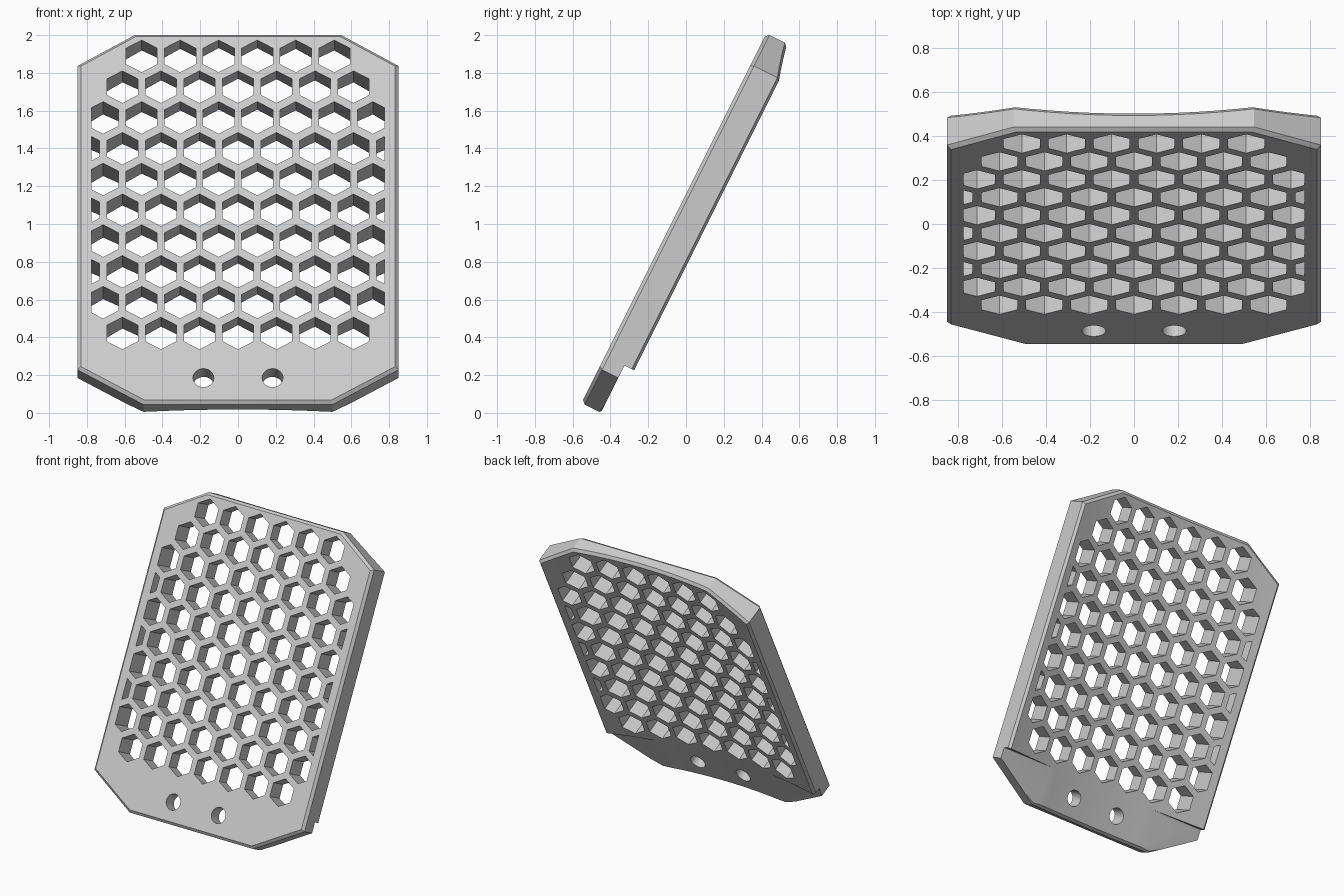
import bpy, bmesh, math
from mathutils import Vector

if "Cube" in bpy.data.objects:
    bpy.data.objects.remove(bpy.data.objects["Cube"])

# Plate dimensions: x across, y up the plate, z out of the front face
HALF, LENGTH, BEVEL = 0.85, 2.188, 0.018
TOP_HALF, TOP_CORNER = 0.545, 2.004
BOTTOM_HALF, BOTTOM_CORNER = 0.5, 0.206
TAB_THICK, TAB_TOP = 0.115, 0.28
SEGMENTS = 18

grey = bpy.data.materials.new("light grey")
grey.use_nodes = True
colour = (0.6, 0.6, 0.6, 1)
grey.diffuse_color = colour
grey.node_tree.nodes["Principled BSDF"].inputs["Base Color"].default_value = colour


def extrude(bm, points, offset):
    """Closed prism from a loop of points and an extrusion vector."""
    face = bm.faces.new([bm.verts.new(p) for p in points])
    out = bmesh.ops.extrude_face_region(bm, geom=[face], use_keep_orig=True)
    verts = [g for g in out["geom"] if isinstance(g, bmesh.types.BMVert)]
    bmesh.ops.translate(bm, verts=verts, vec=offset)


def finish(bm, name):
    bmesh.ops.recalc_face_normals(bm, faces=bm.faces[:])
    mesh = bpy.data.meshes.new(name)
    bm.to_mesh(mesh)
    bm.free()
    obj = bpy.data.objects.new(name, mesh)
    bpy.context.collection.objects.link(obj)
    mesh.materials.append(grey)
    return obj


def back_depth(x):
    return 0.094 + 0.112 * x * x


# Body: flat front, hollow curved back
bm = bmesh.new()
xs = [HALF * (2 * i / SEGMENTS - 1) for i in range(SEGMENTS + 1)]
profile = [(-HALF, 0, 0)] + [(x, 0, -back_depth(x)) for x in xs] + [(HALF, 0, 0)]
extrude(bm, profile, (0, LENGTH, 0))
bmesh.ops.recalc_face_normals(bm, faces=bm.faces[:])

# Clipped corners
for side in (-1, 1):
    for half, corner, end in ((TOP_HALF, TOP_CORNER, LENGTH),
                              (BOTTOM_HALF, BOTTOM_CORNER, 0)):
        normal = Vector((side * abs(end - corner), math.copysign(HALF - half, end - corner), 0))
        cut = bmesh.ops.bisect_plane(
            bm, geom=bm.verts[:] + bm.edges[:] + bm.faces[:],
            plane_co=(side * HALF, corner, 0), plane_no=normal, clear_outer=True)
        rim = [g for g in cut["geom_cut"] if isinstance(g, bmesh.types.BMEdge)]
        bmesh.ops.edgeloop_fill(bm, edges=rim)
bmesh.ops.recalc_face_normals(bm, faces=bm.faces[:])
bm.normal_update()

# Chamfer the front and back rims
rims = []
for edge in bm.edges:
    tilt = sorted(abs(f.normal.z) for f in edge.link_faces)
    if tilt[0] < 0.3 and tilt[-1] > 0.9:
        rims.append(edge)
bmesh.ops.bevel(bm, geom=rims, offset=BEVEL, segments=1, affect='EDGES',
                clamp_overlap=False)
plate = finish(bm, "perforated_plate")

# Cutter for the thin mounting tab at the lower back
bm = bmesh.new()
extrude(bm, [(-1, -0.2, -TAB_THICK), (1, -0.2, -TAB_THICK),
             (1, TAB_TOP, -TAB_THICK), (-1, TAB_TOP, -TAB_THICK)], (0, 0, -0.3))
tab_cutter = finish(bm, "tab_cutter")

# Cutter for the honeycomb and the two screw holes
PITCH_X, PITCH_Y, FIRST_ROW, LIMIT = 0.204, 0.1822, 0.4135, 0.775
HEX_HALF = 0.0825
SLOPE = math.tan(math.radians(30))
THROUGH = (0, 0, -0.5)
bm = bmesh.new()
for row in range(10):
    cy = FIRST_ROW + row * PITCH_Y
    count = {0: 7, 8: 7, 9: 6}.get(row, 8 if row % 2 else 9)
    for i in range(count):
        cx = (i - (count - 1) / 2) * PITCH_X
        stops = sorted({max(-LIMIT, min(LIMIT, cx + k * HEX_HALF)) for k in (-1, 0, 1)})
        rise = [2 * HEX_HALF * SLOPE - abs(x - cx) * SLOPE for x in stops]
        upper = [(x, cy + r, 0.1) for x, r in zip(stops, rise)]
        lower = [(x, cy - r, 0.1) for x, r in zip(stops, rise)]
        extrude(bm, upper + lower[::-1], THROUGH)
for side in (-1, 1):
    turns = [2 * math.pi * k / 32 for k in range(32)]
    extrude(bm, [(side * 0.183 + 0.055 * math.cos(a), 0.149 + 0.055 * math.sin(a), 0.1)
                 for a in turns], THROUGH)
hole_cutter = finish(bm, "hole_cutter")

# Cut, then discard the cutters
bpy.context.view_layer.objects.active = plate
plate.select_set(True)
for cutter in (tab_cutter, hole_cutter):
    cutter.hide_render = True
    mod = plate.modifiers.new(cutter.name, 'BOOLEAN')
    mod.operation, mod.solver, mod.object = 'DIFFERENCE', 'EXACT', cutter
    bpy.ops.object.modifier_apply(modifier=mod.name)
    bpy.data.objects.remove(cutter)
bpy.ops.object.shade_smooth_by_angle(angle=math.radians(28))

# Lean the plate back
plate.rotation_euler.x = math.atan(2)
plate.location = (0, -0.553, 0.052)
